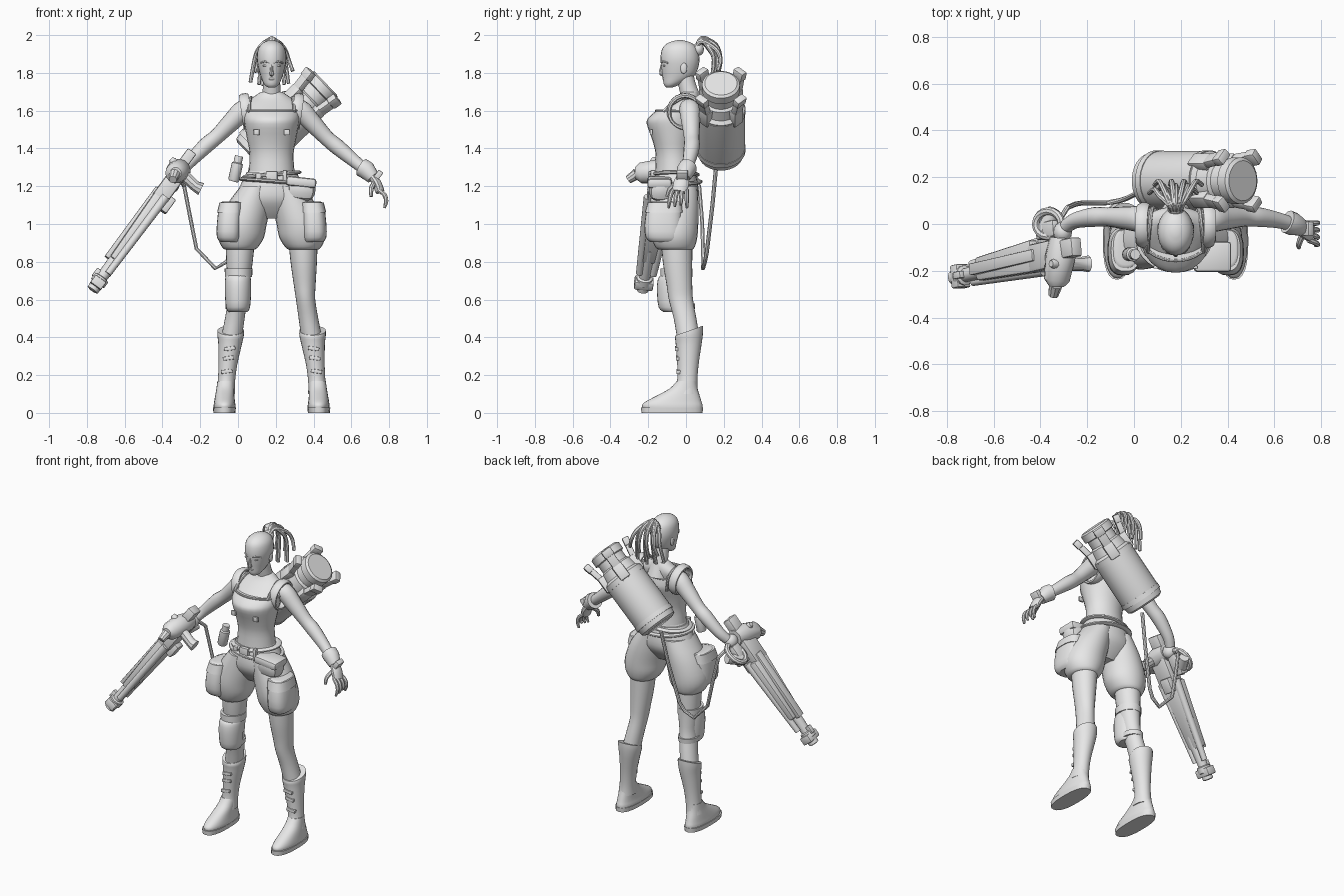
import bpy, bmesh, math
from mathutils import Vector, Matrix

CX = 0.178  # centre line of the body
grey = bpy.data.materials.new("light_grey")
grey.diffuse_color = (0.8, 0.8, 0.8, 1)
I = Matrix.Identity(4)


def finish(name, bm, frame=I):
    bm.transform(frame)
    bmesh.ops.recalc_face_normals(bm, faces=bm.faces)
    me = bpy.data.meshes.new(name)
    bm.to_mesh(me)
    bm.free()
    me.materials.append(grey)
    ob = bpy.data.objects.new(name, me)
    bpy.context.collection.objects.link(ob)
    return ob


def spline(pts, k):
    """Catmull-Rom resampling of tuples, k steps per span."""
    if k < 2:
        return pts
    out, n = [], len(pts)
    for i in range(n - 1):
        p = [pts[max(i - 1, 0)], pts[i], pts[i + 1], pts[min(i + 2, n - 1)]]
        for j in range(k):
            t = j / k
            out.append(tuple(0.5 * (2 * b + (c - a) * t + (2 * a - 5 * b + 4 * c - d) * t * t
                                    + (3 * b - a - 3 * c + d) * t ** 3) for a, b, c, d in zip(*p)))
    return out + [pts[-1]]


def skin(name, rings, frame=I, loop=False):
    bm = bmesh.new()
    vs = [[bm.verts.new(p) for p in r] for r in rings]
    n = len(vs[0])
    for i in range(len(vs) if loop else len(vs) - 1):
        a, b = vs[i], vs[(i + 1) % len(vs)]
        for j in range(n):
            bm.faces.new((a[j], a[(j + 1) % n], b[(j + 1) % n], b[j]))
    if not loop:
        bm.faces.new(vs[0])
        bm.faces.new(vs[-1])
    return finish(name, bm, frame)


def loft(name, secs, n=24, k=3, power=1.0, frame=I):
    """Stacked horizontal ovals: x, y, z, rx, ry."""
    def c(v):
        return math.copysign(abs(v) ** power, v)
    ang = [2 * math.pi * i / n for i in range(n)]
    return skin(name, [[(x + rx * c(math.cos(a)), y + ry * c(math.sin(a)), z) for a in ang]
                       for x, y, z, rx, ry in spline(secs, k)], frame)


def tube(name, pts, frame=I, n=12, k=1, loop=False, flat=1.0, ref=(0.13, 0.2, 0.97)):
    """Swept oval: x, y, z, r."""
    pts = spline(pts, k)
    P, m, rings = [Vector(p[:3]) for p in pts], len(pts), []
    side = None
    for i in range(m):
        t = P[(i + 1) % m] - P[i - 1] if loop else P[min(i + 1, m - 1)] - P[max(i - 1, 0)]
        if t.length < 1e-6:
            t = P[-1] - P[0]
        t.normalize()
        side = Vector(ref).cross(t) if side is None else side - t * side.dot(t)
        side.normalize()
        up = t.cross(side)
        rings.append([P[i] + pts[i][3] * (math.cos(a) * side + flat * math.sin(a) * up)
                      for a in (2 * math.pi * (j + 0.5) / n for j in range(n))])
    return skin(name, rings, frame, loop)


def box(name, loc, size, frame=I, rot=0, axis='Y', taper=1.0, bevel=0.15):
    bm = bmesh.new()
    bmesh.ops.create_cube(bm, size=1)
    for v in bm.verts:
        if v.co.x > 0:
            v.co.y *= taper
            v.co.z *= taper
    bm.transform(Matrix.Diagonal((*size, 1)))
    bmesh.ops.bevel(bm, geom=bm.edges[:], offset=min(size) * bevel, segments=2, profile=0.5, affect='EDGES')
    return finish(name, bm, frame @ Matrix.Translation(loc) @ Matrix.Rotation(math.radians(rot), 4, axis))


def ball(name, loc, size):
    bm = bmesh.new()
    bmesh.ops.create_uvsphere(bm, u_segments=16, v_segments=10, radius=1)
    return finish(name, bm, Matrix.Translation(loc) @ Matrix.Diagonal((*size, 1)))


def axis_frame(p0, p1):
    """Local x along p0-p1, y upward across it, z toward the back for the gun."""
    u = (Vector(p1) - Vector(p0)).normalized()
    v = Vector((0, 1, 0)).cross(u).normalized()
    v = v if v.z > 0 else -v
    return Matrix.Translation(p0) @ Matrix((u, v, u.cross(v))).transposed().to_4x4()


# head and face
loft("head", [(CX, -.088, 1.722, .016, .014), (CX, -.075, 1.738, .038, .042), (CX, -.042, 1.78, .057, .082),
              (CX, -.033, 1.83, .071, .098), (CX, -.032, 1.88, .078, .103), (CX, -.033, 1.93, .07, .092),
              (CX, -.033, 1.96, .045, .06), (CX, -.033, 1.973, .012, .015)])
tube("neck", [(CX, .04, 1.6, .065), (CX, .025, 1.67, .052), (CX, .005, 1.74, .046), (CX, -.01, 1.82, .045)], n=20, k=3)
tube("nose", [(CX, -.126, 1.85, .006), (CX, -.133, 1.81, .009), (CX, -.13, 1.795, .012), (CX, -.12, 1.788, .009)], n=8)
ball("lips", (CX, -.115, 1.768), (.018, .01, .007))
for s in (-1, 1):
    ball("ear", (CX + s * .07, -.012, 1.825), (.008, .018, .03))
    ball("eye", (CX + s * .032, -.115, 1.838), (.016, .008, .006))
    tube("brow", [(CX + s * .01, -.128, 1.852, .005), (CX + s * .035, -.121, 1.86, .006),
                  (CX + s * .06, -.096, 1.852, .004)], n=8, k=3)

# tied-back hair strands
ball("hair_knot", (CX, .065, 1.925), (.035, .03, .035))
for i in range(11):
    a = (i - 5) / 5
    drop = 1.72 + .06 * (i % 3 == 1) + .03 * abs(a)
    back = .15 + .035 * ((i * 2) % 3 - 1) / 2
    tube("hair_strand", [(CX + .015 * a, .055, 1.935, .012), (CX + .03 * a, .085, 1.985 - .02 * abs(a), .012),
                         (CX + .07 * a, back - .01, 1.955 - .03 * abs(a), .012),
                         (CX + .09 * a, back + .015, 1.87, .011), (CX + .112 * a, back, drop, .01)], n=8, k=4)

# torso, fitted top and belts
loft("torso", [(CX, -.06, 1.22, .15, .12), (CX, -.062, 1.30, .115, .095), (CX, -.065, 1.37, .11, .09),
               (CX, -.065, 1.45, .123, .105), (CX, -.063, 1.53, .138, .13), (CX, -.045, 1.58, .148, .11),
               (CX, -.005, 1.635, .145, .078), (CX, .015, 1.67, .10, .058), (CX, .02, 1.70, .055, .045)])
loft("fitted_top", [(CX, -.062, 1.28, .121, .101), (CX, -.065, 1.37, .116, .096), (CX, -.067, 1.45, .13, .113),
                    (CX, -.066, 1.53, .145, .142), (CX, -.06, 1.565, .149, .137), (CX, -.044, 1.6, .149, .113)])
tube("top_trim", [(CX + .149 * math.cos(t), -.044 + .113 * math.sin(t), 1.6, .007)
                  for t in (i * math.pi / 16 for i in range(32))], n=8, loop=True)
for s in (-1, 1):
    box("chest_badge", (CX + s * .08, -.184, 1.485), (.03, .012, .03))
for j, (z, r) in enumerate(((1.262, .14), (1.225, .155))):
    tube("belt", [(CX + r * math.cos(t), -.06 + (r - .025) * math.sin(t), z + .012 * math.cos(t + j * 3), .019)
                  for t in (i * math.pi / 16 for i in range(32))], n=8, loop=True, flat=.55, ref=(0, 1, 0.1))
box("buckle", (CX, -.185, 1.25), (.06, .025, .06))
box("belt_clip", (CX + .07, -.175, 1.255), (.022, .025, .06))
box("belt_clip", (CX - .07, -.175, 1.25), (.03, .025, .035))
box("belt_pouch", (.335, -.135, 1.185), (.15, .12, .12), rot=6, bevel=.35)
box("pouch_flap", (.335, -.14, 1.222), (.16, .13, .05), rot=6, bevel=.3)
tube("belt_vial", [(-.025, -.13, 1.225, .024), (-.022, -.13, 1.235, .03), (-.003, -.13, 1.32, .03),
                   (-.002, -.13, 1.325, .022), (.006, -.13, 1.36, .022)], n=14)

# shorts, legs and boots
loft("shorts_hips", [(CX, -.06, 1.275, .132, .11), (CX, -.06, 1.2, .168, .125), (CX, -.06, 1.13, .19, .122),
                     (CX, -.06, 1.07, .16, .085), (CX, -.06, 1.03, .1, .05)])
for s in (-1, 1):
    def legs(secs):
        return [(CX + s * d, *r) for d, *r in secs]
    loft("shorts_leg", legs([(.08, -.06, 1.2, .085, .12), (.12, -.062, 1.1, .117, .128), (.152, -.065, 1.0, .126, .13),
                             (.162, -.062, .93, .122, .122), (.167, -.058, .88, .097, .105), (.168, -.055, .864, .078, .088)]))
    loft("side_pocket", legs([(.212, -.1, 1.12, .045, .075), (.217, -.112, 1.1, .06, .09), (.225, -.12, 1.0, .065, .1),
                              (.227, -.118, .93, .063, .096), (.222, -.11, .905, .05, .08)]), k=2, power=.75)
    loft("pocket_flap", legs([(.214, -.112, 1.115, .062, .09), (.222, -.117, 1.06, .067, .101)]), k=1, power=.75)
    loft("leg", legs([(.165, -.05, .95, .08, .085), (.17, -.045, .8, .07, .078), (.175, -.035, .68, .058, .068),
                      (.18, -.027, .6, .051, .064), (.195, -.005, .5, .052, .06), (.212, .012, .4, .055, .06)]))
    shaft = loft("boot_shaft", legs([(.217, .018, .435, .07, .073), (.217, .016, .41, .07, .074), (.22, .014, .36, .062, .068),
                                     (.232, .01, .25, .049, .056), (.24, .006, .16, .046, .054), (.245, -.005, .1, .052, .07)]))
    for v in shaft.data.vertices:  # slanted boot opening
        if v.co.z > .38:
            v.co.z += (v.co.y - .015) * .35 * (v.co.z - .38) / .055
    loft("boot_foot", legs([(.249, -.07, .02, .058, .158), (.249, -.072, .04, .058, .16), (.249, -.066, .06, .055, .148),
                            (.248, -.042, .09, .051, .115), (.245, -.012, .13, .047, .073), (.243, .004, .17, .044, .052)]),
         power=.9)
    loft("boot_sole", legs([(.25, -.074, 0, .058, .162), (.25, -.074, .028, .061, .164)]), k=1, power=.8)
    for z, y in ((.34, -.048), (.29, -.042), (.22, -.04)):
        box("boot_buckle", (CX + s * (.222 + (.34 - z) * .13), y, z), (.06, .022, .02), rot=s * 8)

# guard on one knee
loft("knee_guard", [(0, -.06, .535, .05, .06), (0, -.07, .56, .064, .075), (0, -.072, .65, .07, .082),
                    (0, -.068, .71, .068, .08), (0, -.06, .73, .062, .07)])
loft("knee_band", [(.003, -.05, .72, .072, .085), (.003, -.05, .765, .074, .085)], k=1)
loft("shin_band", [(-.005, -.025, .55, .06, .072), (-.005, -.025, .58, .062, .074)], k=1)

# shoulder harness loops and thin top straps
for s in (-1, 1):
    tube("harness_loop", [(CX + s * (.135 + .012 * math.sin(t)), -.005 + .085 * math.cos(t), 1.595 + .085 * math.sin(t), .028)
                          for t in (i * math.pi / 12 for i in range(24))], n=8, loop=True, flat=.45, ref=(0, 1, 0))
    tube("top_strap", [(CX + s * .118, -.12, 1.595, .009), (CX + s * .118, -.075, 1.635, .009), (CX + s * .11, 0, 1.67, .009),
                       (CX + s * .1, .065, 1.63, .009), (CX + s * .08, .06, 1.53, .009)], n=8, k=4)

# arms
tube("gun_arm", [(.09, .015, 1.6, .05), (.035, .02, 1.605, .056), (-.03, .025, 1.545, .05), (-.11, .03, 1.465, .041),
                 (-.17, .03, 1.415, .042), (-.25, .015, 1.335, .034), (-.29, -.01, 1.29, .03)], n=16, k=4)
tube("free_arm", [(.27, .015, 1.6, .05), (.325, .02, 1.605, .056), (.39, .025, 1.54, .05), (.47, .03, 1.455, .041),
                  (.53, .03, 1.405, .042), (.62, .015, 1.33, .034), (.7, -.01, 1.265, .028)], n=16, k=4)
tube("glove_cuff", [(.655, .01, 1.30, .05), (.68, 0, 1.285, .05), (.715, -.015, 1.245, .036)], n=16)
box("glove_strap", (.74, -.02, 1.255), (.03, .06, .06), rot=35)
tube("free_palm", [(.71, -.015, 1.25, .033), (.735, -.025, 1.215, .042), (.752, -.035, 1.17, .04)], n=12, k=3, flat=.6, ref=(1, 0, .5))
for i in range(4):
    y = -.08 + .028 * i
    tube("finger", [(.745, y * .85, 1.18, .012), (.775, y, 1.155, .012), (.785, y * 1.1, 1.12, .011),
                    (.775, y * 1.15, 1.085 + .008 * (i % 3), .007)], n=8, k=3)
tube("thumb", [(.72, -.045, 1.215, .014), (.705, -.085, 1.185, .013), (.705, -.1, 1.145, .009)], n=8, k=3)
ball("gun_hand", (-.305, -.035, 1.27), (.04, .045, .045))

# canister carried on the back
F = axis_frame((.09, .185, 1.385), (.45, .185, 1.73))
tube("canister", [(-.035, 0, 0, .1), (-.025, 0, 0, .118), (.03, 0, 0, .127), (.33, 0, 0, .127), (.345, 0, 0, .108),
                  (.40, 0, 0, .1), (.41, 0, 0, .086), (.46, 0, 0, .086), (.465, 0, 0, .1), (.51, 0, 0, .1), (.52, 0, 0, .086)],
     frame=F, n=28)
for t in (.02, .31):
    tube("canister_band", [(t - .014, 0, 0, .13), (t + .014, 0, 0, .13)], frame=F, n=28)
for i in range(4):
    R = F @ Matrix.Rotation(math.radians(45 + 90 * i), 4, 'X')
    box("clamp_base", (.35, .112, 0), (.1, .05, .065), frame=R)
    box("clamp_arm", (.43, .127, 0), (.16, .035, .055), frame=R, rot=12, axis='Z')
    box("clamp_tip", (.485, .14, 0), (.05, .04, .065), frame=R, rot=12, axis='Z')
tube("supply_hose", [(.07, .16, 1.31, .011), (.03, .14, 1.1, .011), (-.03, .11, .85, .011), (-.06, .1, .8, .011),
                     (-.12, .09, .765, .011), (-.22, .09, .87, .011), (-.25, .085, 1.02, .011), (-.285, .07, 1.2, .011),
                     (-.31, .03, 1.24, .011)], n=8)

# long gun held at the side
G = axis_frame((-.315, -.125, 1.27), (-.77, -.23, .65))
box("gun_receiver", (.08, 0, 0), (.2, .09, .12), frame=G)
box("gun_shroud", (.37, 0, .01), (.42, .085, .14), frame=G, taper=.72)
box("gun_top_rail", (.36, .04, .01), (.46, .03, .05), frame=G)
for z in (-.055, .07):
    tube("gun_side_tube", [(.15, -.02, z, .024), (.66, -.015, z * .6, .018)], frame=G)
tube("gun_barrel", [(.5, 0, 0, .035), (.69, 0, 0, .03), (.695, 0, 0, .043), (.73, 0, 0, .043), (.735, 0, 0, .033),
                    (.775, 0, 0, .033), (.78, 0, 0, .02)], frame=G, n=12)
box("muzzle_block", (.73, 0, 0), (.05, .07, .1), frame=G)
box("muzzle_sight", (.69, .035, 0), (.05, .03, .03), frame=G)
box("gun_cradle", (.07, -.005, .11), (.13, .06, .07), frame=G)
box("gun_magazine", (.17, -.05, .02), (.09, .05, .07), frame=G)
box("gun_stock", (-.08, .01, .01), (.11, .055, .08), frame=G)
tube("gun_hub", [(-.33, -.27, 1.27, .03), (-.33, -.24, 1.27, .055), (-.315, -.14, 1.28, .065), (-.31, -.06, 1.28, .05)], n=14)
tube("hub_knob", [(-.345, -.305, 1.235, .022), (-.335, -.26, 1.265, .03)], n=10)
tube("gun_handle", [(-.3, -.17, 1.27, .032), (-.225, -.17, 1.2, .03), (-.195, -.17, 1.185, .036)], n=10)
tube("gun_lever", [(-.31, -.17, 1.29, .025), (-.345, -.17, 1.335, .02), (-.355, -.17, 1.345, .014)], n=10)
tube("gun_ring", [(-.365 + .055 * math.cos(t), .0 + .055 * math.sin(t), 1.22 + .04 * math.cos(t), .017)
                  for t in (i * math.pi / 8 for i in range(16))], n=8, loop=True)
tube("gun_coupling", [(-.39, -.04, 1.17, .035), (-.34, .06, 1.2, .03)], n=12)

# smooth shading with crisp corners
for ob in bpy.context.scene.objects:
    ob.select_set(True)
    bpy.context.view_layer.objects.active = ob
bpy.ops.object.shade_smooth_by_angle(angle=math.radians(35))
